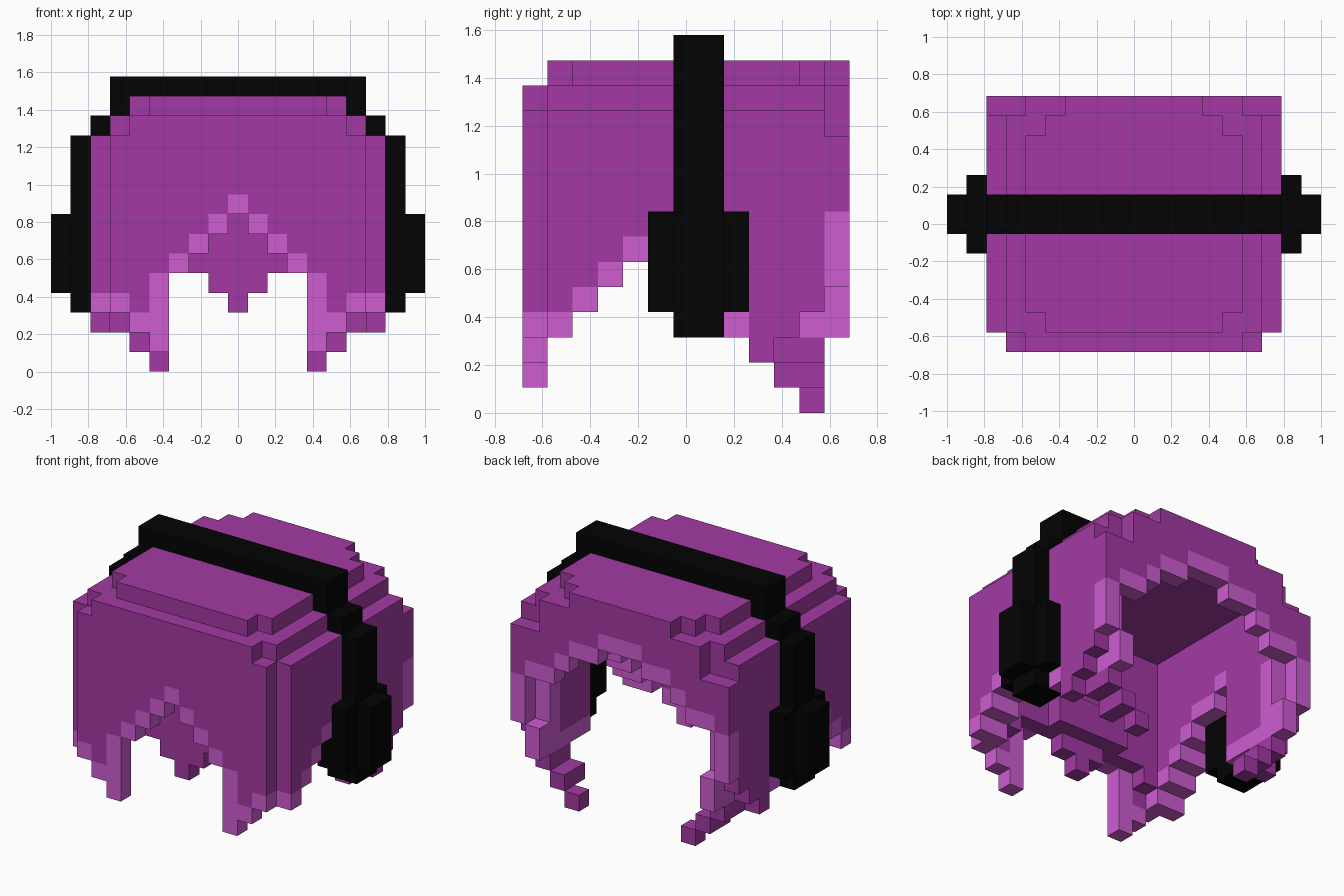
import bpy, bmesh

if "Cube" in bpy.data.objects:
    bpy.data.objects.remove(bpy.data.objects["Cube"])

U = 2 / 19  # edge of one cube


def material(name, color):
    m = bpy.data.materials.new(name)
    m.diffuse_color = (*color, 1)
    m.use_nodes = True
    m.node_tree.nodes["Principled BSDF"].inputs["Base Color"].default_value = m.diffuse_color
    return m


PURPLE = material("purple", (0.36, 0.042, 0.37))
PINK = material("light_purple", (0.62, 0.11, 0.64))
BLACK = material("black", (0.001, 0.001, 0.001))

DIRS = [(1, 0, 0), (-1, 0, 0), (0, 1, 0), (0, -1, 0), (0, 0, 1), (0, 0, -1)]


def add(cell, d):
    return tuple(a + b for a, b in zip(cell, d))


def build(name, cells, mats):
    """Skin a set of cubes {(i, j, k): material index} with outer faces only."""
    bm = bmesh.new()
    for cell, mat in cells.items():
        c = (cell[0], cell[1], cell[2] + 0.5)
        for d in DIRS:
            if add(cell, d) in cells:
                continue
            axis = [abs(v) for v in d].index(1)
            a, b = (axis + 1) % 3, (axis + 2) % 3
            ring = [(-1, -1), (1, -1), (1, 1), (-1, 1)]
            if d[axis] < 0:
                ring.reverse()
            verts = []
            for s, t in ring:
                p = list(c)
                p[axis] += d[axis] / 2
                p[a] += s / 2
                p[b] += t / 2
                verts.append(bm.verts.new([v * U for v in p]))
            bm.faces.new(verts).material_index = mat
    bmesh.ops.remove_doubles(bm, verts=bm.verts, dist=U / 100)
    me = bpy.data.meshes.new(name)
    bm.to_mesh(me)
    bm.free()
    for m in mats:
        me.materials.append(m)
    ob = bpy.data.objects.new(name, me)
    bpy.context.collection.objects.link(ob)
    return ob


def box(xs, ys, zs):
    return [(i, j, k) for i in range(xs[0], xs[1] + 1)
            for j in range(ys[0], ys[1] + 1) for k in range(zs[0], zs[1] + 1)]


def mirrored(cells):
    return {(s * i, j, k): 0 for i, j, k in cells for s in (1, -1)}


# Lower edges of the hair: front, lining and back by |i|, sides by j
FRONT = [8, 7, 6, 5, 1, 2, 3]
FRINGE = [3, 4, 5, 5, 5, 4]
BACK = [11, 11, 10, 10, 9, 8, 8]
SIDE = {-5: 3, -4: 4, -3: 5, -2: 6, -1: 7, 0: 7, 1: 8, 2: 3, 3: 2, 4: 3, 5: 4, 6: 5}
LINING = {-5: 3, -4: 4, -3: 5, -2: 6, -1: 7, 0: 7, 1: 8, 2: 3, 3: 3, 4: 3, 5: 3}


def top(i, j):
    """Height of the hair dome, in cubes."""
    a = abs(i)
    if a > 7 or abs(j) > 6 or (j == -6 and a == 7):
        return 0
    crown = {-6: -1, -5: 4, 5: 4, 6: 3}.get(j, 5)
    if a <= crown:
        return 14
    if j == -6:
        return 13 if a <= 5 else 12
    if j == 6:
        return 13 if a <= 5 else 11
    return 13 if a <= 6 else 12


def bottom(i, j):
    a = abs(i)
    if a == 7:
        return SIDE.get(j, 0)
    if j == -6:
        return FRONT[a]
    if j == 6:
        return BACK[a]
    return 0


def is_hem(i, j, k):
    """Lighter trim along the lower edge."""
    a, b = abs(i), bottom(i, j)
    if j == -6 and a == 4:
        return k <= 4
    if a == 7 and j == 6:
        return k <= 7
    if a == 7 and j in (3, 4, 5):
        return False
    return k == b


# Outer hair shell
hair = {}
for i in range(-7, 8):
    for j in range(-6, 7):
        for k in range(bottom(i, j), top(i, j)):
            if k == top(i, j) - 1 or any(k >= top(i + d[0], j + d[1]) for d in DIRS[:4]):
                hair[i, j, k] = int(is_hem(i, j, k))

# Flat ceiling inside
for i in range(-6, 7):
    for j in range(-5, 6):
        hair.setdefault((i, j, 12), 0)

# Second layer inside the side walls
for j, low in LINING.items():
    for s in (-6, 6):
        for k in range(low, 12):
            hair[s, j, k] = int(k == low or (j == 5 and k <= 7))

# Second layer behind the front, with the hanging middle fringe
for i in range(-5, 6):
    for k in range(FRINGE[abs(i)], 12):
        hair[i, -5, k] = 0
for cell in box((-2, 2), (-4, -4), (5, 6)):
    hair[cell] = 0

build("hair", hair, [PURPLE, PINK])

# Stepped locks curling in at the back lower corners
locks = mirrored([(4, 5, 0)] + box((5, 5), (4, 5), (1, 1)) + box((6, 6), (4, 5), (2, 2)))
locks.update({(s * 6, 6, k): 1 for s in (1, -1) for k in (3, 4)})
build("back_locks", locks, [PURPLE, PINK])

# Headphone band over the top and down both sides
band = mirrored(box((0, 6), (0, 1), (14, 14)) + box((6, 6), (0, 1), (13, 13))
                + box((7, 7), (0, 1), (12, 12)) + box((8, 8), (0, 1), (8, 11)))
build("headphone_band", band, [BLACK])

# Ear cups, with pads reaching in through the gaps in the hair
cups = mirrored(box((8, 8), (-1, 2), (4, 7)) + box((9, 9), (0, 1), (4, 7)) + box((7, 8), (0, 1), (3, 3))
                + box((7, 7), (-1, 1), (4, 6)) + [(7, 1, 7)])
build("ear_cups", cups, [BLACK])
